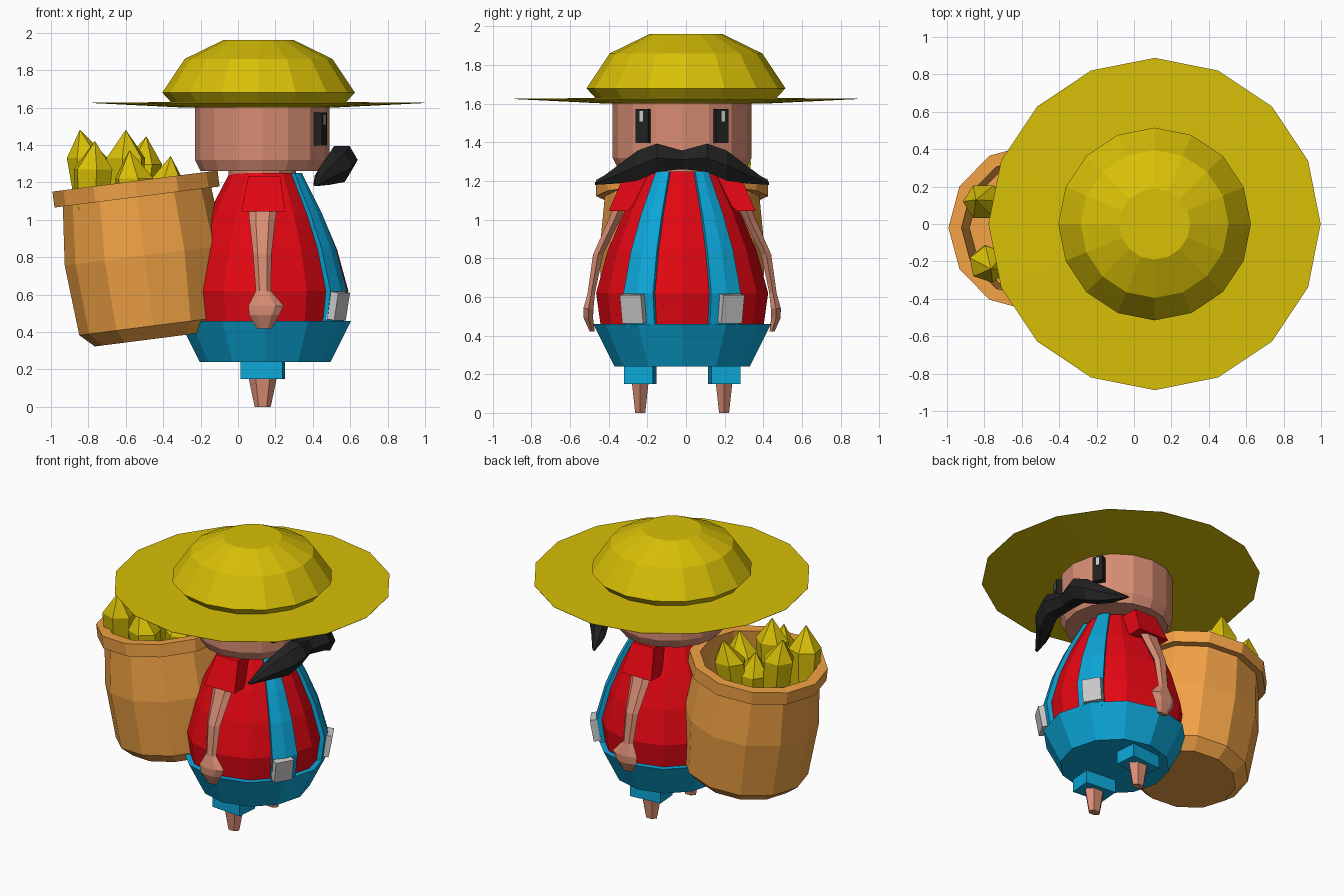
import bpy, bmesh, math
from mathutils import Vector, Matrix

if "Cube" in bpy.data.objects:
    bpy.data.objects.remove(bpy.data.objects["Cube"])

CX, CY = 0.145, -0.02          # body axis


def material(name, rgb):
    m = bpy.data.materials.new(name)
    m.diffuse_color = [(c / 255) ** 2.2 for c in rgb] + [1]
    m.use_nodes = True
    m.node_tree.nodes["Principled BSDF"].inputs["Base Color"].default_value = m.diffuse_color
    return m


STRAW = material("straw", (215, 190, 15))
SKIN = material("skin", (215, 140, 115))
RED = material("red_cloth", (225, 15, 25))
BLUE = material("blue_cloth", (20, 165, 215))
WOOD = material("basket_brown", (240, 160, 70))
BLACK = material("black", (38, 38, 38))


def make(name, rings, mat, closed=False):
    """Skin a list of equal-sized point rings; cap the ends or join them up."""
    bm = bmesh.new()
    vs = [[bm.verts.new(p) for p in ring] for ring in rings]
    pairs = list(zip(vs, vs[1:])) + ([(vs[-1], vs[0])] if closed else [])
    for a, b in pairs:
        for i in range(len(a)):
            j = (i + 1) % len(a)
            bm.faces.new((a[i], a[j], b[j], b[i]))
    if not closed:
        bm.faces.new(vs[0])
        bm.faces.new(vs[-1])
    bmesh.ops.remove_doubles(bm, verts=bm.verts, dist=1e-5)
    bmesh.ops.recalc_face_normals(bm, faces=bm.faces)
    me = bpy.data.meshes.new(name)
    bm.to_mesh(me)
    bm.free()
    ob = bpy.data.objects.new(name, me)
    bpy.context.collection.objects.link(ob)
    if mat:
        me.materials.append(mat)
    return ob


def revolve(name, profile, n, loc, mat, closed=False):
    """Profile of (radius, z) turned around a vertical axis."""
    rings = [[(r * math.cos(math.tau * i / n), r * math.sin(math.tau * i / n), z)
              for i in range(n)] for r, z in profile]
    ob = make(name, rings, mat, closed)
    ob.location = loc
    return ob


def loft(name, sections, u, v, n, mat, phase=0.0):
    """Sections of (x, y, z, half_u, half_v)."""
    u, v, rings = Vector(u), Vector(v), []
    for x, y, z, a, b in sections:
        ts = [math.tau * i / n + phase for i in range(n)]
        rings.append([Vector((x, y, z)) + u * a * math.cos(t) + v * b * math.sin(t) for t in ts])
    return make(name, rings, mat)


def box(name, size, loc, mat, yaw=0.0, tilt=0.0):
    x, y, z = (s / 2 for s in size)
    base = [(-x, -y), (x, -y), (x, y), (-x, y)]
    ob = make(name, [[(p, q, h) for p, q in base] for h in (-z, z)], mat)
    ob.matrix_world = (Matrix.Translation(loc) @ Matrix.Rotation(yaw, 4, 'Z')
                       @ Matrix.Rotation(tilt, 4, 'Y'))
    return ob


# Hat
revolve("hat_brim", [(0.4, 1.6), (0.888, 1.624), (0.888, 1.626), (0.4, 1.63)],
        16, (0.11, 0, 0), STRAW)
revolve("hat_crown", [(0.46, 1.62), (0.515, 1.68), (0.395, 1.86), (0.19, 1.96)],
        16, (0.11, 0, 0), STRAW)

# Head and neck
revolve("head", [(0.33, 1.26), (0.36, 1.32), (0.36, 1.62)], 16, (0.13, CY, 0), SKIN)
revolve("neck", [(0.18, 1.2), (0.18, 1.28)], 12, (0.13, CY, 0), SKIN)

# Body and trousers
body = [(0.42, 0.44), (0.445, 0.62), (0.385, 0.84), (0.305, 1.03), (0.19, 1.25)]
revolve("shirt", body, 12, (CX, CY, 0), RED)
revolve("trousers", [(0.35, 0.24), (0.46, 0.46)], 12, (CX, CY, 0), BLUE)

# Moustache, swept back towards both tips
half = [(0.415, 0.45, 1.187, 0.012, 0.008), (0.465, 0.33, 1.235, 0.055, 0.055),
        (0.53, 0.23, 1.28, 0.08, 0.09), (0.555, 0.13, 1.32, 0.085, 0.085)]
left = [(x, CY - y, z, a, b) for x, y, z, a, b in half]
right = [(x, CY + y, z, a, b) for x, y, z, a, b in reversed(half)]
loft("moustache", left + [(0.535, CY, 1.31, 0.07, 0.055)] + right,
     (1, 0, 0), (0, 0, 1), 6, BLACK)

# Paired parts
for s, side in ((-1, "right"), (1, "left")):
    # Eyes
    eye_yaw = s * math.radians(24)
    box(side + "_eye", (0.06, 0.07, 0.175), (0.435, CY + s * 0.197, 1.485), BLACK, eye_yaw)
    box(side + "_eye_glint", (0.01, 0.02, 0.055), (0.461, CY + s * 0.21, 1.535), None, eye_yaw)

    # Sleeves and arms
    loft(side + "_sleeve",
         [(0.14, CY + s * 0.2, 1.235, 0.12, 0.14), (0.135, CY + s * 0.33, 1.045, 0.165, 0.07)],
         (1, 0, 0), (0, 1, -0.0 + s * 0.0), 4, RED, math.pi / 4).data.update()
    arm = [(0.135, 0.31, 1.1, 0.08, 0.035), (0.13, 0.35, 1.0, 0.07, 0.035),
           (0.13, 0.435, 0.82, 0.05, 0.03), (0.135, 0.47, 0.62, 0.04, 0.022),
           (0.15, 0.485, 0.54, 0.095, 0.03), (0.14, 0.485, 0.49, 0.08, 0.028),
           (0.14, 0.465, 0.42, 0.04, 0.015)]
    loft(side + "_arm", [(x, CY + s * y, z, a, b) for x, y, z, a, b in arm],
         (1, 0, 0), (0, 1, 0), 6, SKIN)

    # Braces hugging the belly, with buckles
    rings = []
    for r, z in body:
        ring = []
        for rad, deg in ((r - 0.04, 19), (r + 0.018, 19), (r + 0.022, 30),
                         (r + 0.018, 41), (r - 0.04, 41)):
            a = s * math.radians(deg)
            ring.append((CX + rad * math.cos(a), CY + s * abs(rad * math.sin(a)), z))
        rings.append(ring)
    make(side + "_brace", rings, BLUE)
    box(side + "_buckle", (0.05, 0.125, 0.15), (0.535, CY + s * 0.25, 0.54), None,
        s * math.radians(30), math.radians(10))

    # Trouser cuffs and legs
    y = CY + s * 0.217
    box(side + "_cuff", (0.225, 0.15, 0.17), (0.132, y, 0.235), BLUE, s * 0.08)
    loft(side + "_leg", [(0.132, y, 0.2, 0.085, 0.055), (0.132, y, 0, 0.043, 0.03)],
         (1, 0, 0), (0, 1, 0), 6, SKIN)

# Basket leaning on the back
origin = (-0.443, CY, 0.364)
shell = [(0.001, 0), (0.325, 0), (0.40, 0.07), (0.43, 0.45), (0.40, 0.764), (0.445, 0.764),
         (0.445, 0.85), (0.375, 0.85), (0.37, 0.55), (0.001, 0.55)]
basket = revolve("basket", shell, 12, origin, WOOD)
basket.rotation_euler.y = -0.127

# Crystals: tip x, y, z, lean in x, lean in y
crystals = [(-0.845, 0.13, 1.48, 0.08, -0.02), (-0.765, -0.24, 1.42, -0.02, 0.05),
            (-0.6, -0.10, 1.48, 0.0, 0.0), (-0.49, 0.29, 1.445, -0.05, -0.08),
            (-0.58, -0.26, 1.37, 0.05, 0.03), (-0.36, -0.08, 1.34, -0.05, 0.0),
            (-0.66, 0.17, 1.36, 0.03, 0.0)]
for k, (x, y, z, lx, ly) in enumerate(crystals):
    loft("crystal_%d" % (k + 1),
         [(x + lx, y + ly, 0.93, 0.08, 0.08), (x + lx * 0.5, y + ly * 0.5, z - 0.15, 0.11, 0.1),
          (x, y, z, 0.001, 0.001)], (1, 0, 0), (0, 1, 0), 6, STRAW, k * 0.7)
